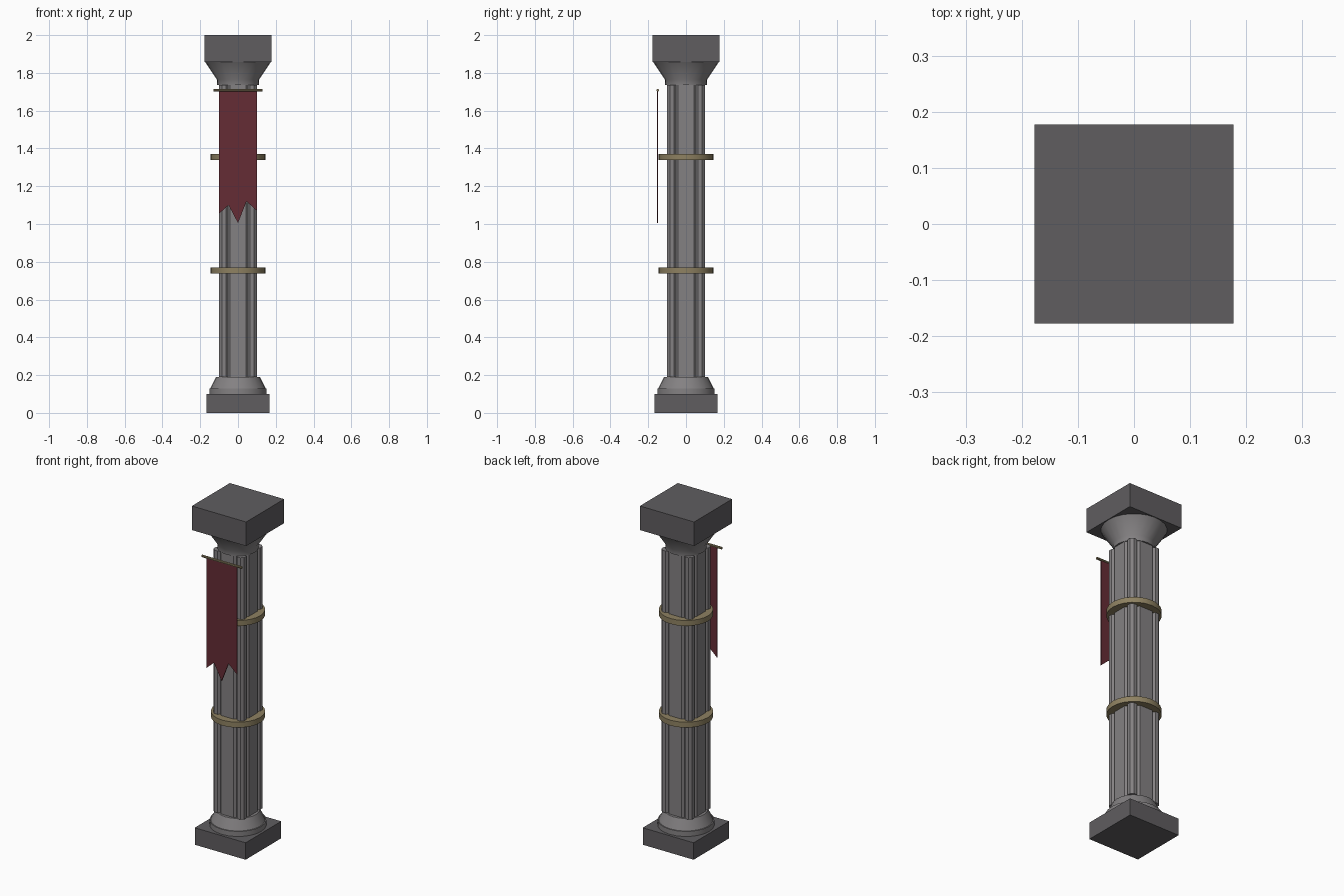
import bpy, bmesh, math

if "Cube" in bpy.data.objects:
    bpy.data.objects.remove(bpy.data.objects["Cube"])


def material(name, rgb):
    m = bpy.data.materials.new(name)
    m.diffuse_color = (*rgb, 1)
    m.use_nodes = True
    m.node_tree.nodes["Principled BSDF"].inputs["Base Color"].default_value = m.diffuse_color
    return m


dark = material("dark_stone", (0.115, 0.11, 0.117))
stone = material("stone", (0.23, 0.22, 0.225))
brass = material("brass", (0.27, 0.22, 0.12))
red = material("red_cloth", (0.13, 0.025, 0.035))


def finish(name, bm, mat, smooth=False):
    bmesh.ops.recalc_face_normals(bm, faces=bm.faces)
    me = bpy.data.meshes.new(name)
    bm.to_mesh(me)
    bm.free()
    ob = bpy.data.objects.new(name, me)
    bpy.context.collection.objects.link(ob)
    me.materials.append(mat)
    if smooth:
        bpy.ops.object.select_all(action='DESELECT')
        ob.select_set(True)
        bpy.context.view_layer.objects.active = ob
        bpy.ops.object.shade_smooth_by_angle(angle=math.radians(30))
    return ob


def lathe(name, profile, n, mat, centre=(0, 0), turn=0.0, smooth=True):
    # closed turned solid from (radius, z) points
    bm = bmesh.new()
    rings = []
    for r, z in profile:
        rings.append([bm.verts.new((centre[0] + r * math.cos(turn + math.tau * i / n),
                                    centre[1] + r * math.sin(turn + math.tau * i / n), z))
                      for i in range(n)])
    for a, b in zip(rings, rings[1:]):
        for i in range(n):
            j = (i + 1) % n
            bm.faces.new((a[i], a[j], b[j], b[i]))
    bm.faces.new(rings[0])
    bm.faces.new(rings[-1])
    return finish(name, bm, mat, smooth)


def block(name, half, z0, z1, mat):
    r = half * math.sqrt(2)
    return lathe(name, [(r, z0), (r, z1)], 4, mat, turn=math.pi / 4, smooth=False)


# square plinth and top block
block("plinth", 0.166, 0, 0.10, dark)
block("top_block", 0.177, 1.858, 2.0, dark)

# round base moulding and flared capital
lathe("base_moulding", [(0.152, 0.10), (0.152, 0.13), (0.146, 0.13), (0.117, 0.19)], 24, stone)
lathe("capital", [(0.11, 1.735), (0.112, 1.765), (0.174, 1.858)], 24, stone)

# octagonal core with four slim corner columns
lathe("shaft_core", [(0.108, 0.19), (0.108, 1.74)], 8, stone, turn=math.pi / 8, smooth=False)
for sx in (-1, 1):
    for sy in (-1, 1):
        lathe("corner_column", [(0.027, 0.19), (0.027, 1.735)], 8, stone,
              centre=(sx * 0.075, sy * 0.075), turn=math.pi / 8, smooth=False)

# metal bands
for z in (0.755, 1.355):
    lathe("band", [(0.145, z - 0.016), (0.145, z + 0.016)], 24, brass)

# banner with a ragged lower edge
bm = bmesh.new()
outline = [(-0.10, 1.705), (-0.10, 1.055), (-0.05, 1.10), (0, 1.005),
           (0.045, 1.12), (0.10, 1.07), (0.10, 1.705)]
face = bm.faces.new([bm.verts.new((x, -0.147, z)) for x, z in outline])
ext = bmesh.ops.extrude_face_region(bm, geom=[face])
for v in ext["geom"]:
    if isinstance(v, bmesh.types.BMVert):
        v.co.y -= 0.006
finish("banner", bm, red)

# banner rod
rod = lathe("banner_rod", [(0.007, -0.13), (0.007, 0.13)], 8, brass)
rod.rotation_euler = (0, math.pi / 2, 0)
rod.location = (0, -0.15, 1.708)
